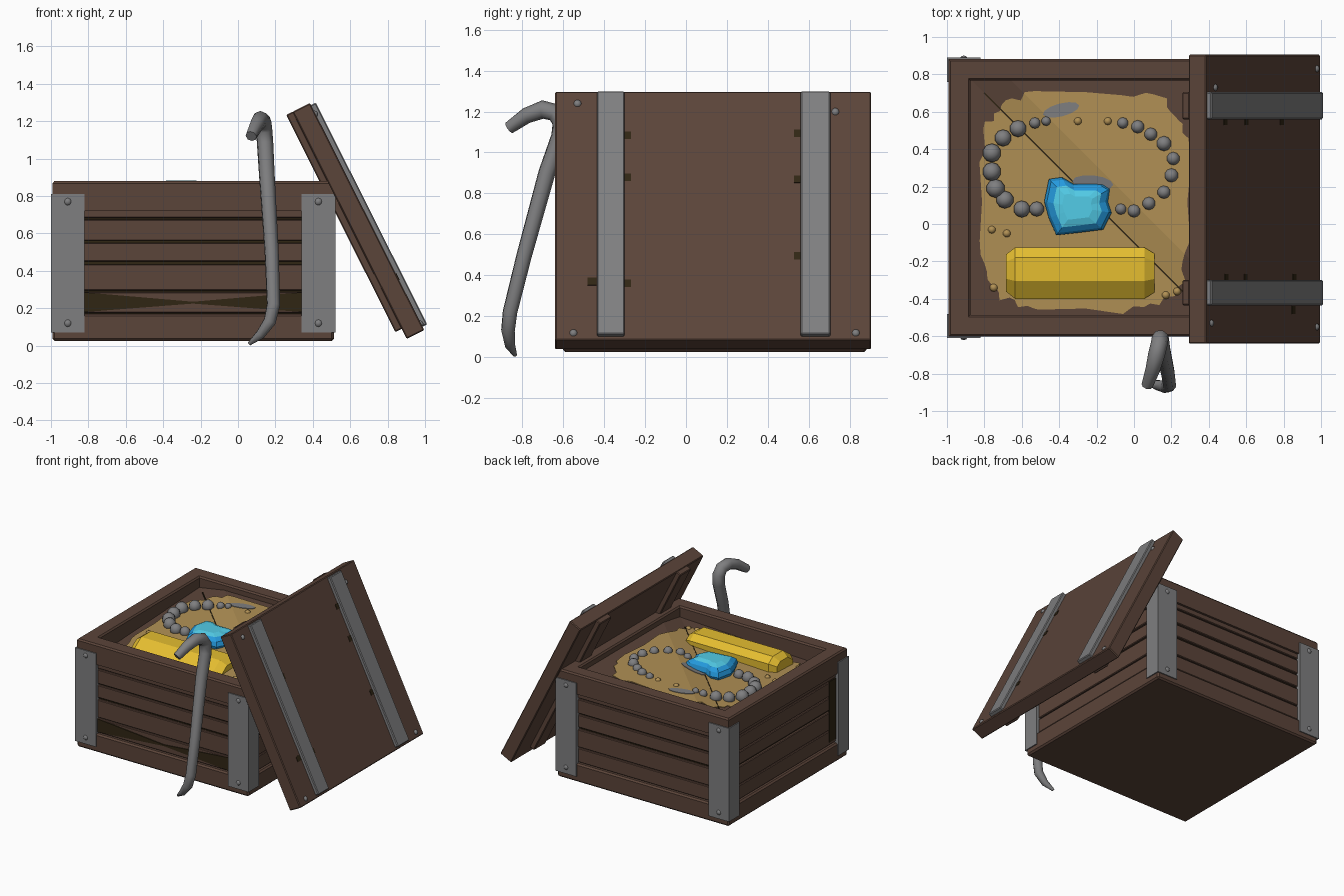
import bpy, bmesh, math, random
from mathutils import Matrix, Vector

if "Cube" in bpy.data.objects:
    bpy.data.objects.remove(bpy.data.objects["Cube"])
random.seed(4)

def mat(name, c):
    m = bpy.data.materials.new(name)
    m.diffuse_color = (*c, 1)
    m.use_nodes = True
    m.node_tree.nodes["Principled BSDF"].inputs["Base Color"].default_value = m.diffuse_color
    return m

WOOD = mat("brown wood", (0.105, 0.058, 0.041))
DARK = mat("dark wood", (0.030, 0.019, 0.007))
METAL = mat("grey metal", (0.21, 0.21, 0.215))
GOLD = mat("gold", (0.78, 0.51, 0.03))
SAND = mat("sand", (0.44, 0.28, 0.09))
BLUE = mat("gem blue", (0.018, 0.32, 0.72))
CYAN = mat("gem light blue", (0.09, 0.64, 0.85))

def finish(name, bm, m, M=None):
    bmesh.ops.recalc_face_normals(bm, faces=bm.faces)
    me = bpy.data.meshes.new(name)
    bm.to_mesh(me)
    bm.free()
    ob = bpy.data.objects.new(name, me)
    me.materials.append(m)
    if M:
        ob.matrix_world = M
    bpy.context.collection.objects.link(ob)
    return ob

def box(name, x, y, z, m, M=None, bevel=0):
    bm = bmesh.new()
    bmesh.ops.create_cube(bm, size=1)
    for v in bm.verts:
        v.co = [(r[0] + r[1]) / 2 + c * (r[1] - r[0]) for r, c in zip((x, y, z), v.co)]
    if bevel:
        bmesh.ops.bevel(bm, geom=bm.edges[:], offset=bevel, segments=1, affect='EDGES')
    return finish(name, bm, m, M)

def ball(name, p, r, m, M=None):
    bm = bmesh.new()
    bmesh.ops.create_uvsphere(bm, u_segments=10, v_segments=6, radius=r)
    bmesh.ops.translate(bm, vec=p, verts=bm.verts)
    for f in bm.faces:
        f.smooth = True
    return finish(name, bm, m, M)

def loft(name, rings, m):
    """Stack of same-length point rings, capped at both ends."""
    bm = bmesh.new()
    vs = [[bm.verts.new(p) for p in r] for r in rings]
    n = len(vs[0])
    for a, b in zip(vs, vs[1:]):
        for i in range(n):
            bm.faces.new((a[i], a[(i + 1) % n], b[(i + 1) % n], b[i]))
    bm.faces.new(vs[0])
    bm.faces.new(vs[-1])
    return finish(name, bm, m)

CX, CY = -0.24, 0.14          # crate centre

def crate_box(name, hx, hy, z, m, bevel=0):
    return box(name, (CX - hx, CX + hx), (CY - hy, CY + hy), z, m, None, bevel)

def ground(x, y):
    """Fill height: sinks on one side of the diagonal, rises on the other."""
    s = (x + y + 0.1) / math.sqrt(2)
    return 0.795 + (0.06 * s if s < 0 else 0.035 * min(1, s / 0.15))

def drape(name, ring, lift, m):
    """Flat outline draped over the fill, cut along its creases."""
    bm = bmesh.new()
    bm.faces.new([bm.verts.new((x, y, 0)) for x, y in ring])
    for off in (0, 0.15):
        k = (-0.1 + off * math.sqrt(2)) / 2
        bmesh.ops.bisect_plane(bm, geom=bm.verts[:] + bm.edges[:] + bm.faces[:],
                               plane_co=(k, k, 0), plane_no=(1, 1, 0))
    r = bmesh.ops.extrude_face_region(bm, geom=bm.faces[:])
    top = {e for e in r["geom"] if isinstance(e, bmesh.types.BMVert)}
    for v in bm.verts:
        v.co.z = ground(v.co.x, v.co.y) + (lift if v in top else -0.02)
    return finish(name, bm, m)

# crate body: dark core, layered planks, bottom board
crate_box("crate_core", 0.715, 0.705, (0.05, 0.72), DARK)
for z0, z1 in ((0.175, 0.287), (0.294, 0.435), (0.45, 0.55), (0.561, 0.674), (0.682, 0.725)):
    h = random.uniform(0, 0.008)
    crate_box("crate_planks", 0.735 - h, 0.725 - h, (z0, z1), WOOD, 0.005)
crate_box("crate_bottom", 0.752, 0.742, (0.025, 0.17), WOOD, 0.012)

# mitred top rim
def rect(hx, hy, z):
    return [(CX + a * hx, CY + b * hy, z) for a, b in ((-1, -1), (1, -1), (1, 1), (-1, 1))]
bm = bmesh.new()
prof = [rect(0.752, 0.742, 0.72), rect(0.752, 0.742, 0.868), rect(0.742, 0.732, 0.88),
        rect(0.645, 0.637, 0.88), rect(0.635, 0.627, 0.868), rect(0.635, 0.627, 0.72)]
vs = [[bm.verts.new(p) for p in r] for r in prof]
for k in range(6):
    a, b = vs[k], vs[(k + 1) % 6]
    for i in range(4):
        j = (i + 1) % 4
        bm.faces.new((a[i], a[j], b[j], b[i]))
finish("crate_rim", bm, WOOD)

# worn dark wedges on the front plank, worn patches on the left side
y = CY - 0.726
for x0, x1 in ((-0.82, -0.24), (0.34, -0.24)):
    loft("worn_strip", [[(x0, y + d, 0.18), (x0, y + d, 0.285), (x1, y + d, 0.235), (x1, y + d, 0.225)]
                        for d in (-0.004, 0.004)], DARK)
box("worn_side", (CX - 0.738, CX - 0.729), (-0.48, -0.40), (0.2, 0.68), DARK)

# metal corner plates with rivets
for sx in (-1, 1):
    for sy in (-1, 1):
        X, Y = CX + sx * 0.76, CY + sy * 0.75
        s = lambda a, b: (min(a, b), max(a, b))
        box("corner_plate", s(X, X - sx * 0.18), s(Y, Y - sy * 0.04), (0.07, 0.81), METAL)
        box("corner_plate_side", s(X, X - sx * 0.04), s(Y - sy * 0.04, Y - sy * 0.13), (0.07, 0.81), METAL)
        for z in (0.12, 0.77):
            ball("plate_rivet", (X - sx * 0.09, Y - sy * 0.012, z), 0.023, METAL)

# wooden fill, sand patch with ragged outline, dark crease and smears
drape("inner_fill", [p[:2] for p in rect(0.637, 0.629, 0)], 0, WOOD)
ring = []
for i in range(64):
    a = i * math.tau / 64
    k = random.uniform(0.95, 1.03)
    f = lambda v: math.copysign(abs(v) ** 0.45, v)
    ring.append((-0.26 + 0.555 * k * f(math.cos(a)), 0.12 + 0.585 * k * f(math.sin(a))))
drape("sand", ring, 0.005, SAND)
drape("sand_crease", [(-0.80, 0.705), (-0.805, 0.70), (0.26, -0.365), (0.265, -0.36)], 0.008, DARK)
for x, y, a, b, t in ((-0.39, 0.61, 0.10, 0.035, 0.25), (-0.22, 0.22, 0.11, 0.04, -0.1)):
    pts = [(math.cos(i * math.tau / 12) * a, math.sin(i * math.tau / 12) * b) for i in range(12)]
    drape("grey_smear", [(x + p * math.cos(t) - q * math.sin(t), y + p * math.sin(t) + q * math.cos(t))
                         for p, q in pts], 0.009, METAL)
for x, y in ((-0.76, -0.03), (-0.68, -0.05), (-0.75, -0.34), (0.17, -0.38), (0.23, -0.36), (-0.3, 0.55), (-0.14, 0.55)):
    ball("pebble", (x, y, ground(x, y)), 0.022, SAND)

# gold ingot: hexagonal section with tapered ends
def section(x, k):
    return [(x, -0.26 + y * k, 0.75 + z * k) for y, z in
            ((-0.14, 0), (-0.14, 0.06), (-0.045, 0.125), (0.08, 0.125), (0.135, 0.085), (0.135, 0))]
loft("gold_bar", [section(-0.685, 0.72), section(-0.635, 1), section(0.055, 1), section(0.11, 0.75)], GOLD)

# gem: faceted stone, light top
shape = [(-0.15, -0.06), (-0.11, -0.15), (0.02, -0.135), (0.14, -0.12), (0.185, -0.03), (0.165, 0.03),
         (0.18, 0.10), (0.14, 0.125), (-0.02, 0.125), (-0.08, 0.16), (-0.15, 0.15), (-0.175, 0.03)]
gem = loft("gem", [[(-0.305 + x * k, 0.09 + y * k, z) for x, y in shape]
                   for k, z in ((0.9, 0.77), (1.0, 0.815), (0.92, 0.848), (0.72, 0.870), (0.45, 0.882))], BLUE)
gem.data.materials.append(CYAN)
for p in gem.data.polygons:
    if p.center.z > 0.872:
        p.material_index = 1

# necklace beads, partly sunk in the sand
for x, y, r in ((-.47, .55, .025), (-.53, .54, .03), (-.62, .51, .045), (-.7, .46, .045), (-.76, .38, .05),
                (-.76, .28, .05), (-.74, .19, .05), (-.69, .13, .047), (-.6, .08, .045), (-.52, .08, .04),
                (-.07, .08, .03), (0, .07, .035), (.08, .11, .035), (.16, .17, .035), (.2, .26, .037),
                (.21, .35, .035), (.16, .43, .04), (.09, .48, .035), (.02, .52, .035), (-.06, .54, .03)):
    ball("bead", (x, y, ground(x, y) + (0.45 * r if x < -0.4 else 0.2 * r)), r, METAL)

# lid leaning on the right side: local x down the slope, z outward
t = math.radians(26.7)
d, n = Vector((math.sin(t), 0, -math.cos(t))), Vector((math.cos(t), 0, math.sin(t)))
L = Matrix((d, (0, 1, 0), n)).transposed().to_4x4()
L.translation = (0.385, 0, 1.298)
box("lid_board", (0, 1.36), (-0.64, 0.905), (-0.105, 0), WOOD, L, 0.006)
for y0, y1 in ((-0.435, -0.30), (0.56, 0.705)):
    box("lid_strap", (0.012, 1.34), (y0, y1), (-0.01, 0.028), METAL, L, 0.006)
    box("lid_batten", (0.0, 1.30), (y0, y1), (-0.143, -0.10), WOOD, L, 0.006)
for x, y in ((0.065, -0.53), (0.11, 0.73), (1.32, -0.55), (1.32, 0.83)):
    ball("lid_rivet", (x, y, -0.008), 0.021, METAL, L)
for x, y in ((0.24, -0.29), (0.47, -0.29), (1.04, -0.46), (1.05, -0.29), (0.23, 0.55), (0.48, 0.55), (0.9, 0.55)):
    box("lid_worn_spot", (x - 0.02, x + 0.02), (y - 0.022, y + 0.022), (-0.003, 0.003), DARK, L)

# crowbar: swept bent bar, flattened thin at the tips
path = ((0.06, -0.835, 0.01, 0.25), (0.12, -0.86, 0.06, 0.65), (0.17, -0.87, 0.13, 0.85), (0.19, -0.86, 0.22, 0.9),
        (0.18, -0.79, 0.5, 0.95), (0.155, -0.68, 0.9, 1.05), (0.145, -0.615, 1.08, 1.1), (0.14, -0.61, 1.15, 1.1),
        (0.135, -0.64, 1.195, 1.1), (0.12, -0.70, 1.21, 1.1), (0.10, -0.78, 1.18, 0.95), (0.07, -0.865, 1.12, 0.75))
cu = bpy.data.curves.new("crowbar", 'CURVE')
cu.dimensions = '3D'
cu.bevel_depth = 0.041
cu.bevel_resolution = 2
cu.use_fill_caps = True
sp = cu.splines.new('POLY')
sp.points.add(len(path) - 1)
for p, (x, y, z, r) in zip(sp.points, path):
    p.co = (x, y, z, 1)
    p.radius = r
cu.materials.append(METAL)
bar = bpy.data.objects.new("crowbar", cu)
bpy.context.collection.objects.link(bar)
bpy.context.view_layer.objects.active = bar
bar.select_set(True)
bpy.ops.object.convert(target='MESH')
bpy.ops.object.shade_smooth_by_angle(angle=math.radians(50))
